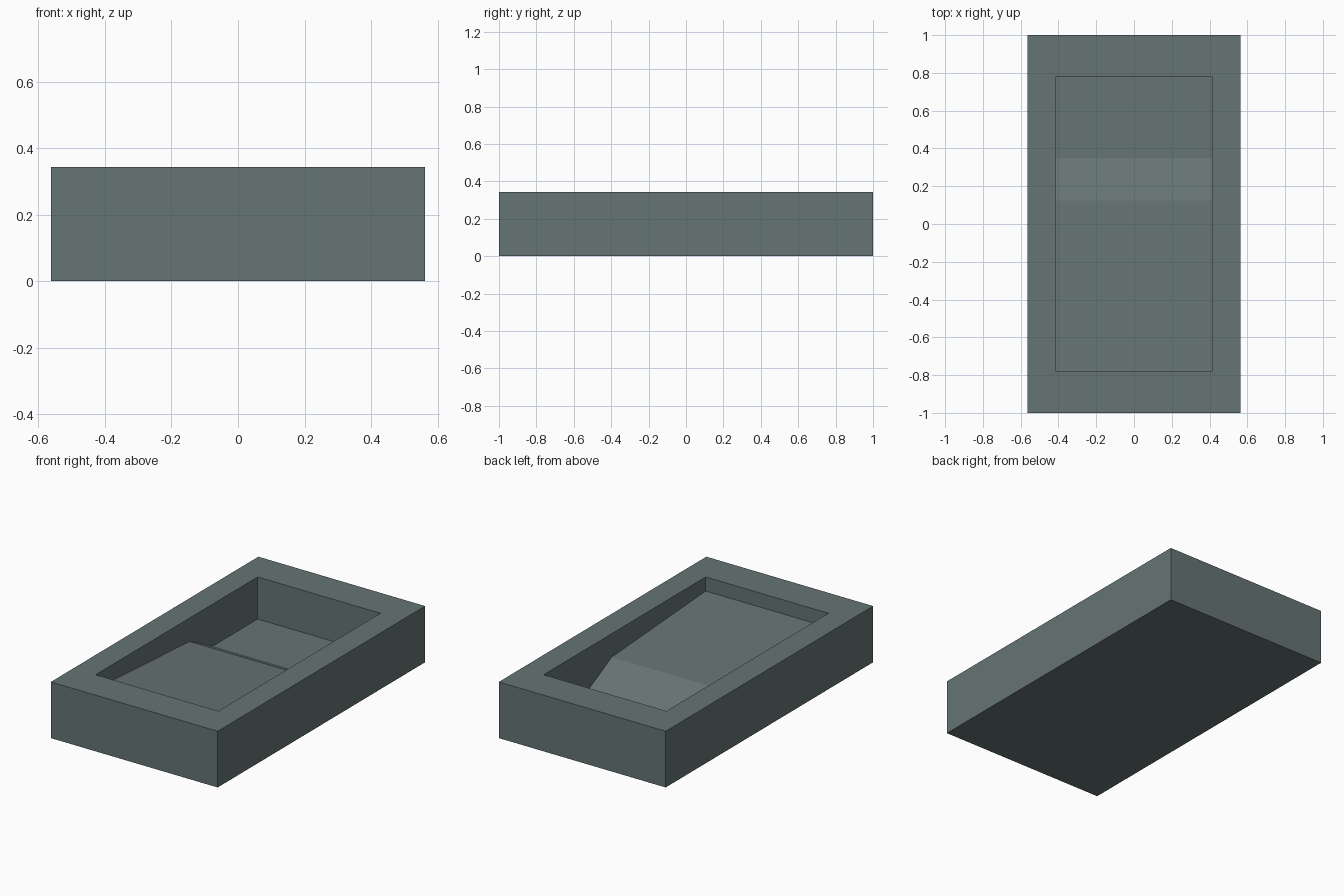
import bpy
import bmesh

if "Cube" in bpy.data.objects:
    bpy.data.objects.remove(bpy.data.objects["Cube"])

HX, HY, H = 0.563, 1.0, 0.343      # outer half width, half length, height
RX, RY = 0.414, 0.781              # recess half width, half length

stone = bpy.data.materials.new("slate_grey")
stone.diffuse_color = (0.133, 0.174, 0.174, 1)
stone.use_nodes = True
stone.node_tree.nodes["Principled BSDF"].inputs["Base Color"].default_value = stone.diffuse_color

# Floor profile of the recess, (y, z): grinding pad, ramp, flat well
floor = [(-RY, 0.257), (0.125, 0.2), (0.35, 0.086), (RY, 0.086)]

bm = bmesh.new()


def ring(hx, hy, z):
    return [bm.verts.new((sx * hx, sy * hy, z))
            for sx, sy in ((-1, -1), (1, -1), (1, 1), (-1, 1))]


# Outer block and top rim
bottom, top, rim = ring(HX, HY, 0), ring(HX, HY, H), ring(RX, RY, H)
bm.faces.new(bottom[::-1])
for i in range(4):
    j = (i + 1) % 4
    bm.faces.new((bottom[i], bottom[j], top[j], top[i]))
    bm.faces.new((top[i], top[j], rim[j], rim[i]))

# Recess floor
left = [bm.verts.new((-RX, y, z)) for y, z in floor]
right = [bm.verts.new((RX, y, z)) for y, z in floor]
for i in range(len(floor) - 1):
    bm.faces.new((left[i], right[i], right[i + 1], left[i + 1]))

# Recess walls
bm.faces.new((rim[0], rim[1], right[0], left[0]))
bm.faces.new((rim[2], rim[3], left[-1], right[-1]))
bm.faces.new([rim[3], rim[0]] + left)
bm.faces.new([rim[1], rim[2]] + right[::-1])

bmesh.ops.recalc_face_normals(bm, faces=bm.faces[:])
mesh = bpy.data.meshes.new("stone_tray")
bm.to_mesh(mesh)
bm.free()
mesh.materials.append(stone)
bpy.context.collection.objects.link(bpy.data.objects.new("stone_tray", mesh))
